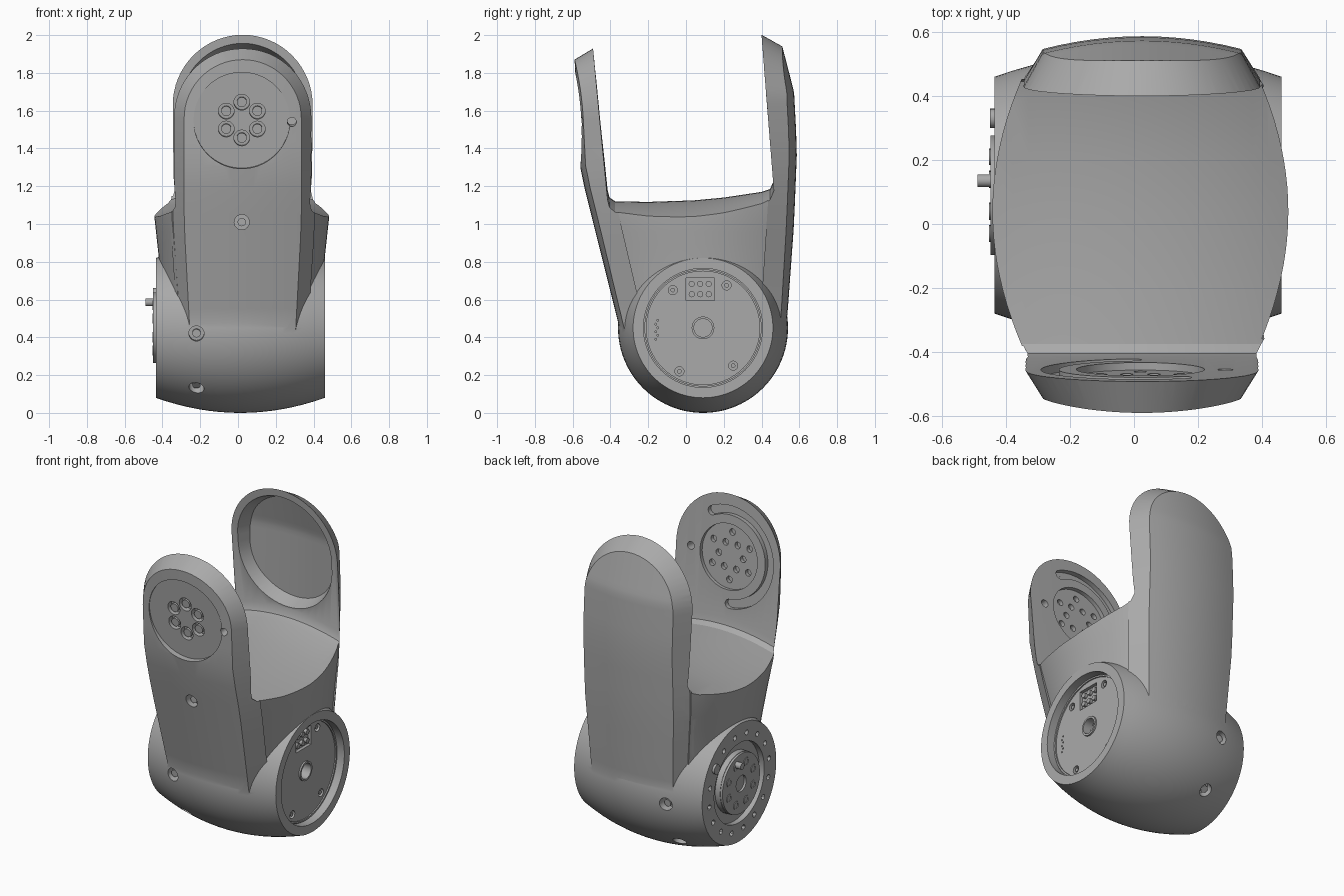
import bpy, bmesh
from math import sin, cos, pi, radians
from mathutils import Matrix, Vector

if "Cube" in bpy.data.objects:
    bpy.data.objects.remove(bpy.data.objects["Cube"], do_unlink=True)

grey = bpy.data.materials.new("satin_grey")
grey.use_nodes = True
grey.diffuse_color = (0.4, 0.4, 0.4, 1)
grey.node_tree.nodes["Principled BSDF"].inputs["Base Color"].default_value = (0.4, 0.4, 0.4, 1)


def finish(bm, name):
    bmesh.ops.remove_doubles(bm, verts=bm.verts, dist=1e-5)
    bmesh.ops.recalc_face_normals(bm, faces=bm.faces)
    mesh = bpy.data.meshes.new(name)
    bm.to_mesh(mesh)
    bm.free()
    mesh.materials.append(grey)
    ob = bpy.data.objects.new(name, mesh)
    bpy.context.scene.collection.objects.link(ob)
    return ob


def smooth(ob, angle=30):
    bpy.ops.object.select_all(action='DESELECT')
    ob.select_set(True)
    bpy.context.view_layer.objects.active = ob
    bpy.ops.object.shade_smooth_by_angle(angle=radians(angle))


def lerp(table, z):
    """Piecewise linear lookup."""
    if z <= table[0][0]:
        return table[0][1]
    for (a, u), (b, v) in zip(table, table[1:]):
        if z <= b:
            return u + (v - u) * (z - a) / (b - a)
    return table[-1][1]


def frame(origin, n):
    n = Vector(n).normalized()
    y = (Vector((0, 0, 1)) - n * n.z).normalized()
    x = y.cross(n)
    m = Matrix((x, y, n)).transposed().to_4x4()
    m.translation = Vector(origin)
    return m


def loft(bm, rings, caps=True):
    rows = [[bm.verts.new(p) for p in r] for r in rings]
    n = len(rows[0])
    for a, b in zip(rows, rows[1:]):
        for i in range(n):
            j = (i + 1) % n
            bm.faces.new((a[i], a[j], b[j], b[i]))
    if caps:
        bm.faces.new(rows[0])
        bm.faces.new(rows[-1])


def cyl(bm, m, x, y, r, z0, z1, segs=24):
    """Cylinder in the local frame m, from height z0 to z1."""
    t = m @ Matrix.Translation((x, y, (z0 + z1) / 2))
    bmesh.ops.create_cone(bm, cap_ends=True, segments=segs, radius1=r, radius2=r,
                          depth=z1 - z0, matrix=t)


def arc_prism(bm, m, r0, r1, a0, a1, z0, z1, n=48):
    """Curved bar, or a whole ring, in the local frame m."""
    rings = []
    for i in range(n + 1):
        a = radians(a0 + (a1 - a0) * i / n)
        rings.append([m @ Vector((r * cos(a), r * sin(a), z))
                      for r, z in ((r0, z0), (r1, z0), (r1, z1), (r0, z1))])
    loft(bm, rings, caps=a1 - a0 < 360)


def slab(name, cx, top, low, hw_in, hw_out, y_in, y_out, bulge, capsule=False):
    """Round-topped arm: a wide inner outline tapering to a narrow outer one."""
    cols, arc, bm = 12, 16, bmesh.new()

    def rows(r):
        out = []
        if capsule:
            out += [(low - r * cos(a), r * sin(a))
                    for a in (pi / 2 * i / arc for i in range(arc))]
        out += [(low + (top - low) * i / 10, r) for i in range(10)]
        out += [(top + r * sin(a), r * cos(a))
                for a in (pi / 2 * i / arc for i in range(arc + 1))]
        return out

    grids = []
    for r, table, b in ((hw_in, y_in, 0), (hw_out, y_out, bulge)):
        g = []
        for z, w in rows(r):
            w *= lerp([(0.3, 0.88), (1.0, 1)], z)
            us = [2 * i / cols - 1 for i in range(cols + 1)]
            g.append([bm.verts.new((cx + u * w, lerp(table, z) - b * (u * w / r) ** 2, z)) for u in us])
        grids.append(g)
        for p, q in zip(g, g[1:]):
            for i in range(cols):
                bm.faces.new((p[i], p[i + 1], q[i + 1], q[i]))
    A, C = grids
    for k in range(len(A) - 1):
        for i in (0, cols):
            bm.faces.new((A[k][i], A[k + 1][i], C[k + 1][i], C[k][i]))
    if not capsule:
        for i in range(cols):
            bm.faces.new((A[0][i], A[0][i + 1], C[0][i + 1], C[0][i]))
    return finish(bm, name)


# Barrel hub along x
HY, HZ, CX = 0.09, 0.45, 0.025
bm = bmesh.new()
rings = []
for i in range(17):
    t = i / 8 - 1
    r = 0.45 - 0.08 * t * t
    rings.append([(0.0125 + 0.4475 * t, HY + r * cos(2 * pi * k / 96), HZ + r * sin(2 * pi * k / 96))
                  for k in range(96)])
loft(bm, rings)
body = finish(bm, "fork_body")

# Lens-shaped core between the arms
bm = bmesh.new()
rings = []
for i in range(15):
    z = 0.35 + 0.95 * i / 14
    yf, yb = lerp([(0.35, -0.22), (1.2, -0.41), (1.3, -0.415)], z), lerp([(0.35, 0.42), (1.2, 0.455)], z)
    w = lerp([(0.35, 0.38), (0.45, 0.41), (0.8, 0.437), (1.05, 0.464)], z)
    s = [k / 10 - 1 for k in range(21)]
    side = [(w * (1 - 0.2 * u * u), (yf + yb) / 2 + u * (yb - yf) / 2) for u in s]
    rings.append([(0.02 + x, y, z) for x, y in side] + [(0.02 - x, y, z) for x, y in reversed(side)])
loft(bm, rings)
core = finish(bm, "core")

# Front and back arms
front_arm = slab("front_arm", CX, 1.56, 0.3, 0.382, 0.31,
                 [(0.3, -0.18), (1.15, -0.38), (1.92, -0.47)],
                 [(0.3, -0.315), (1.28, -0.56), (1.87, -0.59)], -0.03)
back_arm = slab("back_arm", CX, 1.63, 0.3, 0.38, 0.31,
                [(0.3, 0.38), (1.2, 0.44), (2.0, 0.385)],
                [(0.3, 0.505), (0.45, 0.532), (1.0, 0.572), (1.4, 0.588), (1.7, 0.572), (1.94, 0.51)], 0.04)

# Gap cutter with a crowned saddle
saddle = [(-0.52, 2.2), (-0.415, 1.18), (-0.405, 1.14), (-0.375, 1.12), (-0.2, 1.117), (0.04, 1.125),
          (0.2, 1.14), (0.4, 1.17), (0.445, 1.185), (0.465, 1.23), (0.383, 2.2)]
bm = bmesh.new()
loft(bm, [[(x, y, z - (0.4 * (x - 0.02) ** 2 if z < 2 else 0)) for y, z in saddle]
          for x in (i / 20 + 0.02 for i in range(-12, 13))])
gap = finish(bm, "gap_cutter")

# Hollow of the back arm
hollow = slab("hollow_cutter", CX, 1.63, 1.57, 0.343, 0.295, [(1.2, 0.43), (2.0, 0.36)],
              [(1.2, 0.548), (1.7, 0.538), (1.95, 0.475)], 0.035, True)

# Frames for the hub ends and both faces of the front arm
right_end = frame((0.46, HY, HZ), (1, 0, 0))
left_end = frame((-0.435, HY, HZ), (-1, 0, 0))
arm_out = frame((CX - 0.005, -0.547, 1.55), (0, -1, -0.09))
arm_in = frame((CX - 0.005, -0.452, 1.55), (0, 1, 0.104))


def ring_points(count, r, start=0):
    return [(r * cos(a), r * sin(a)) for a in (radians(start) + 2 * pi * i / count for i in range(count))]


# First cut: broad recesses
bm = bmesh.new()
cyl(bm, right_end, 0, 0, 0.315, -0.055, 0.1, 96)
arc_prism(bm, left_end, 0.19, 0.25, 0, 360, -0.035, 0.1, 64)
cyl(bm, arm_out, 0, 0, 0.255, 0, 0.15, 72)
cyl(bm, arm_in, 0, 0, 0.2, -0.025, 0.05, 64)
arc_prism(bm, arm_in, 0.255, 0.311, -85, 118, -0.03, 0.05)
recess = finish(bm, "recess_cutter")

# Second cut: holes, slot ends and the connector pocket
bm = bmesh.new()
for a in (-85, 118):
    cyl(bm, arm_in, 0.283 * cos(radians(a)), 0.283 * sin(radians(a)), 0.028, -0.0305, 0.05)
for x, y in ring_points(6, 0.095, 30):
    cyl(bm, arm_out, x, y, 0.042, -0.035, 0.05)
for x, y in ring_points(6, 0.085) + ring_points(6, 0.145, 30):
    cyl(bm, arm_in, x, y, 0.02, -0.05, 0.05, 16)
cyl(bm, arm_in, -0.265, 0, 0.024, -0.2, 0.1, 20)
corners = [(-0.16, 0.2), (0.125, 0.225), (-0.125, -0.23), (0.16, -0.2)]
for x, y in corners:
    cyl(bm, right_end, x, y, 0.024, -0.09, 0)
cyl(bm, right_end, 0, 0, 0.055, -0.12, 0, 32)
for i in range(6):
    cyl(bm, right_end, -0.25 + 0.01 * (i % 2), -0.06 + 0.02 * i, 0.005, -0.07, 0, 8)
pocket = right_end @ Matrix.Translation((-0.015, 0.205, -0.05)) @ Matrix.Diagonal((0.15, 0.12, 0.05, 1))
bmesh.ops.create_cube(bm, size=1, matrix=pocket)
for x, y in ring_points(16, 0.3, 8):
    cyl(bm, left_end, x, y, 0.016, -0.03, 0.05, 12)
shell = []
for a in (-176, -132, -48, -4):
    n = Vector((0, cos(radians(a)), sin(radians(a))))
    shell.append(frame(Vector((-0.22, HY, HZ)) + 0.43 * n, n))
shell.append(frame((0.02, -0.49, 1.01), (0, -1, 0)))
for m in shell:
    cyl(bm, m, 0, 0, 0.04, -0.06, 0.1)
holes = finish(bm, "hole_cutter")

# Join the solids and cut
for ob, op in ((core, 'UNION'), (front_arm, 'UNION'), (back_arm, 'UNION'), (gap, 'DIFFERENCE'),
               (hollow, 'DIFFERENCE'), (recess, 'DIFFERENCE'), (holes, 'DIFFERENCE')):
    mod = body.modifiers.new(ob.name, 'BOOLEAN')
    mod.operation, mod.solver, mod.object = op, 'EXACT', ob
    bpy.ops.object.select_all(action='DESELECT')
    body.select_set(True)
    bpy.context.view_layer.objects.active = body
    bpy.ops.object.modifier_apply(modifier=mod.name)
    bpy.data.objects.remove(ob, do_unlink=True)
smooth(body)

# Output plate with bolt holes, pin and side screw
bm = bmesh.new()
arc_prism(bm, left_end, 0.05, 0.187, 0, 360, -0.03, 0.014, 64)
smooth(finish(bm, "output_plate"))
bm = bmesh.new()
for x, y in ring_points(8, 0.13, 22):
    arc_prism(bm, left_end @ Matrix.Translation((x, y, 0)), 0.016, 0.026, 0, 360, 0, 0.018, 16)
cyl(bm, left_end, -0.045, 0.135, 0.02, 0, 0.054)
cyl(bm, left_end, -0.24, 0.18, 0.03, -0.01, 0.015)
smooth(finish(bm, "output_pin_and_screws"))

# Screws in the arm and shell, connector pins
bm = bmesh.new()
for x, y in ring_points(6, 0.095, 30):
    cyl(bm, arm_out, x, y, 0.026, -0.04, -0.005)
for m in shell:
    cyl(bm, m, 0, 0, 0.022, -0.065, -0.02)
smooth(finish(bm, "arm_and_shell_screws"))
bm = bmesh.new()
for i in range(6):
    cyl(bm, right_end, -0.06 + 0.045 * (i % 3), 0.178 + 0.055 * (i // 3), 0.016, -0.08, -0.056, 12)
for x, y in corners:
    cyl(bm, right_end, x, y, 0.012, -0.1, -0.06, 12)
arc_prism(bm, right_end, 0.048, 0.06, 0, 360, -0.1, -0.045, 32)
arc_prism(bm, right_end, 0.3, 0.31, 0, 360, -0.06, -0.047, 72)
smooth(finish(bm, "connector_pins_and_rings"))
